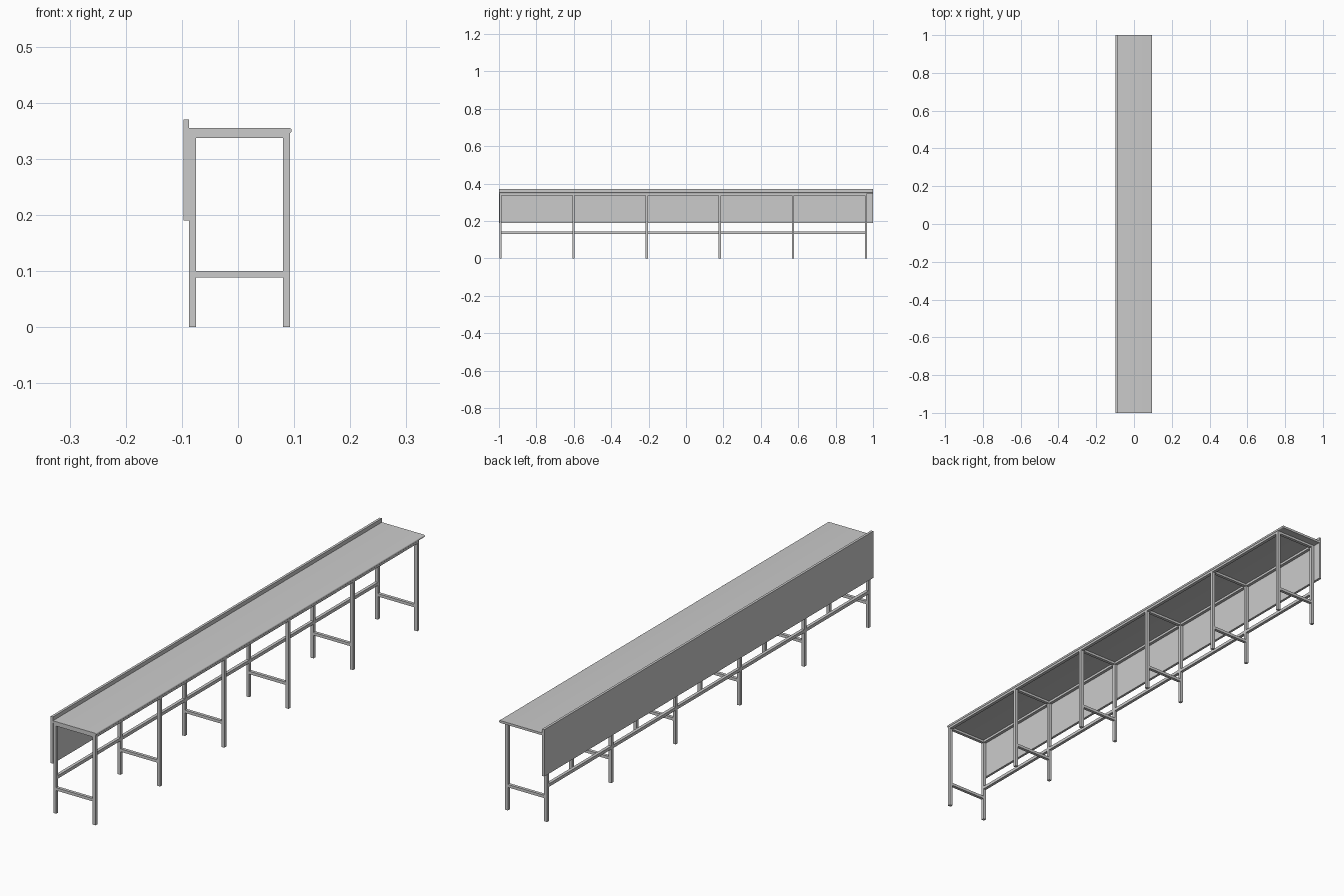
import bpy
import bmesh

cube = bpy.data.objects.get("Cube")
if cube:
    bpy.data.objects.remove(cube, do_unlink=True)

# One plain grey finish
grey = bpy.data.materials.new("light_grey")
grey.use_nodes = True
colour = (0.6, 0.6, 0.6, 1)
grey.diffuse_color = colour
grey.node_tree.nodes["Principled BSDF"].inputs["Base Color"].default_value = colour


def box(name, x, y, z, round_side=False):
    """Box spanning the given (min, max) ranges, optionally rounded on its +x edge."""
    bm = bmesh.new()
    bmesh.ops.create_cube(bm, size=1)
    for v in bm.verts:
        v.co = [r[0] + (c + 0.5) * (r[1] - r[0]) for c, r in zip(v.co, (x, y, z))]
    if round_side:
        edges = [e for e in bm.edges
                 if all(abs(v.co.x - x[1]) < 1e-5 for v in e.verts)
                 and abs(e.verts[0].co.z - e.verts[1].co.z) < 1e-5]
        bmesh.ops.bevel(bm, geom=edges, offset=0.004, segments=4,
                        profile=0.5, affect='EDGES')
    mesh = bpy.data.meshes.new(name)
    bm.to_mesh(mesh)
    bm.free()
    mesh.materials.append(grey)
    obj = bpy.data.objects.new(name, mesh)
    bpy.context.collection.objects.link(obj)
    if round_side:
        bpy.ops.object.select_all(action='DESELECT')
        obj.select_set(True)
        bpy.context.view_layer.objects.active = obj
        bpy.ops.object.shade_smooth_by_angle()
    return obj


BAYS = 5
BAY = 2 / BAYS
TUBE = 0.012
LEG_TOP = 0.346
BACK_X = (-0.087, -0.075)
FRONT_X = (0.08, 0.093)
FIRST_LEG, PITCH = -0.998, 0.391

# Worktops and upright screens, one of each per bay
for i in range(BAYS):
    span = (-1 + i * BAY, -1 + (i + 1) * BAY)
    box(f"worktop_{i + 1}", (-0.0875, 0.0955), span, (LEG_TOP, 0.355), True)
    box(f"screen_panel_{i + 1}", (-0.097, -0.0875), span, (0.19, 0.37))

# Leg frames: two posts, a top bar and a low stretcher
for i in range(BAYS + 1):
    y = FIRST_LEG + i * PITCH
    span = (y, y + TUBE)
    inner = (BACK_X[1], FRONT_X[0])
    box(f"back_leg_{i + 1}", BACK_X, span, (0, LEG_TOP))
    box(f"front_leg_{i + 1}", FRONT_X, span, (0, LEG_TOP))
    box(f"top_crossbar_{i + 1}", inner, span, (0.337, LEG_TOP))
    box(f"low_crossbar_{i + 1}", inner, span, (0.089, 0.1))

# Long rails between neighbouring frames
for i in range(BAYS):
    start = FIRST_LEG + i * PITCH + TUBE
    span = (start, start + PITCH - TUBE)
    box(f"low_rail_{i + 1}", BACK_X, span, (0.131, 0.143))
    box(f"back_top_rail_{i + 1}", BACK_X, span, (0.337, LEG_TOP))
    box(f"front_top_rail_{i + 1}", FRONT_X, span, (0.337, LEG_TOP))
